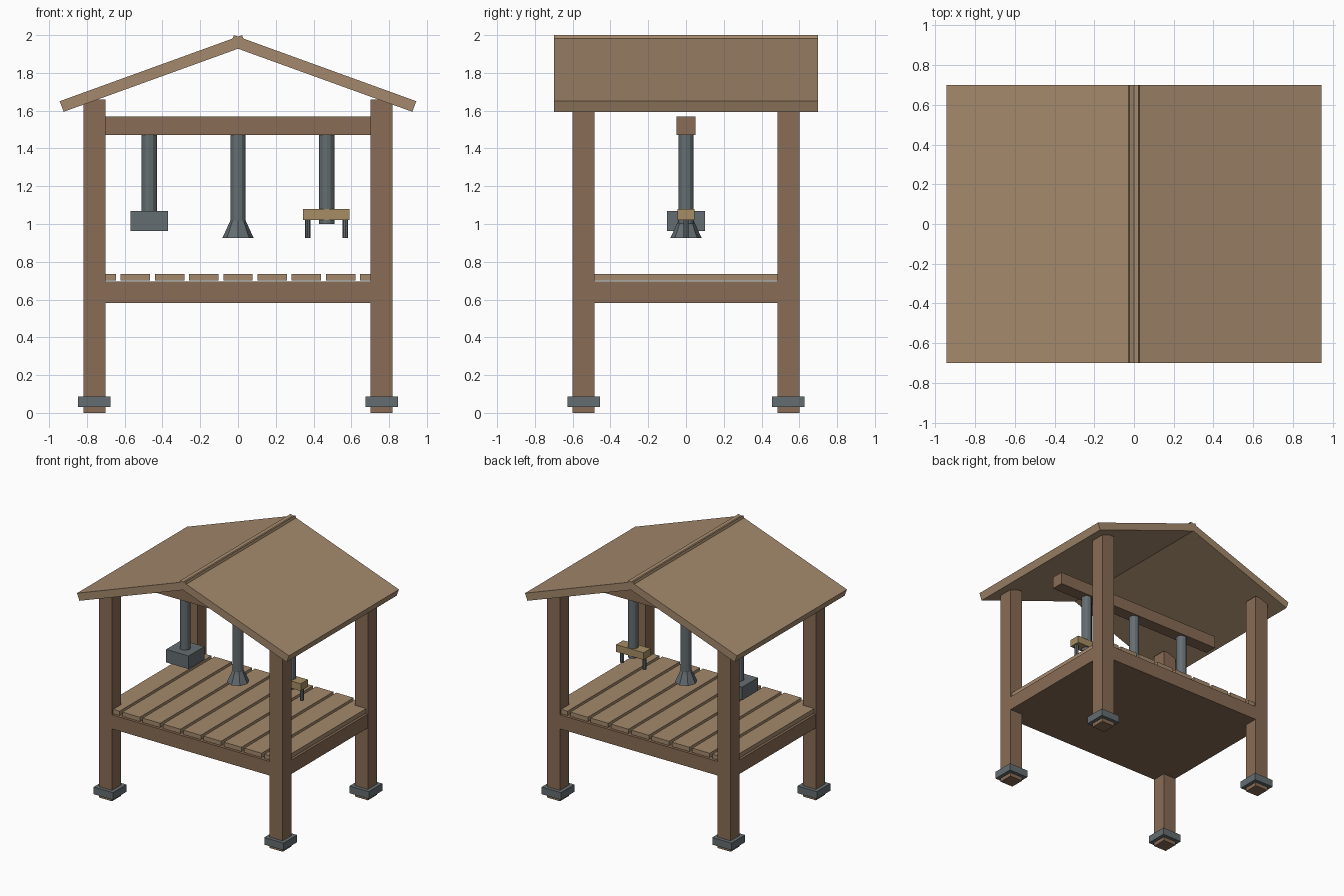
import bpy, bmesh, math

if "Cube" in bpy.data.objects:
    bpy.data.objects.remove(bpy.data.objects["Cube"])


def material(name, rgb):
    m = bpy.data.materials.new(name)
    m.diffuse_color = (*rgb, 1)
    m.use_nodes = True
    m.node_tree.nodes["Principled BSDF"].inputs["Base Color"].default_value = m.diffuse_color
    return m


DARK = material("dark_wood", (0.25, 0.15, 0.09))
LIGHT = material("light_wood", (0.37, 0.25, 0.15))
TAN = material("tan_wood", (0.38, 0.27, 0.13))
METAL = material("grey_metal", (0.13, 0.155, 0.165))


def finish(name, bm, mat):
    bmesh.ops.recalc_face_normals(bm, faces=bm.faces)
    me = bpy.data.meshes.new(name)
    bm.to_mesh(me)
    bm.free()
    me.materials.append(mat)
    ob = bpy.data.objects.new(name, me)
    bpy.context.collection.objects.link(ob)
    return ob


def box(name, x, y, z, mat):
    """Box from (min, max) ranges on each axis."""
    bm = bmesh.new()
    bmesh.ops.create_cube(bm, size=1)
    for v in bm.verts:
        v.co = [r[0] + (c + 0.5) * (r[1] - r[0]) for c, r in zip(v.co, (x, y, z))]
    return finish(name, bm, mat)


def tube(name, x, z0, z1, r0, r1, sides, mat):
    """Upright cylinder or cone at y = 0."""
    bm = bmesh.new()
    bmesh.ops.create_cone(bm, cap_ends=True, segments=sides, radius1=r0,
                          radius2=r1, depth=z1 - z0)
    bmesh.ops.translate(bm, verts=bm.verts, vec=(x, 0, (z0 + z1) / 2))
    return finish(name, bm, mat)


def around(c, h):
    return (c - h, c + h)


# Corner posts with metal collars near the feet
for sx in (-1, 1):
    for sy in (-1, 1):
        px, py = sx * 0.76, sy * 0.5425
        box("post", around(px, 0.0575), around(py, 0.0575), (0, 1.66), DARK)
        box("post_collar", around(px, 0.086), around(py, 0.086), (0.03, 0.088), METAL)

# Table base and planks
box("table_base", (-0.816, 0.816), (-0.598, 0.598), (0.582, 0.695), DARK)
for i in range(-4, 5):
    box("plank", around(i * 0.181, 0.078), (-0.585, 0.585), (0.70, 0.735), LIGHT)

# Roof slabs that cross at the ridge
for s in (-1, 1):
    bm = bmesh.new()
    profile = [(-0.944, 1.65), (0.022, 2.0), (0.042, 1.943), (-0.923, 1.594)]
    face = bm.faces.new([bm.verts.new((s * x, -0.70, z)) for x, z in profile])
    ext = bmesh.ops.extrude_face_region(bm, geom=[face])
    bmesh.ops.translate(bm, vec=(0, 1.4, 0),
                        verts=[g for g in ext["geom"] if isinstance(g, bmesh.types.BMVert)])
    finish("roof_slab", bm, LIGHT)

# Hanging beam and tool rods
box("hanging_beam", (-0.76, 0.76), (-0.05, 0.05), (1.472, 1.57), DARK)
for x in (-0.47, 0, 0.47):
    tube("hanging_rod", x, 1.0, 1.5, 0.04, 0.04, 12, METAL)

# Block, cone and pronged tool heads
box("block_head", (-0.57, -0.37), (-0.1, 0.1), (0.963, 1.068), METAL)
tube("cone_head", 0, 0.925, 1.02, 0.083, 0.04, 8, METAL)
box("prong_bar", (0.345, 0.591), (-0.045, 0.045), (1.022, 1.08), TAN)
for x in (0.369, 0.569):
    tube("prong", x, 0.925, 1.03, 0.0145, 0.0145, 8, METAL)
